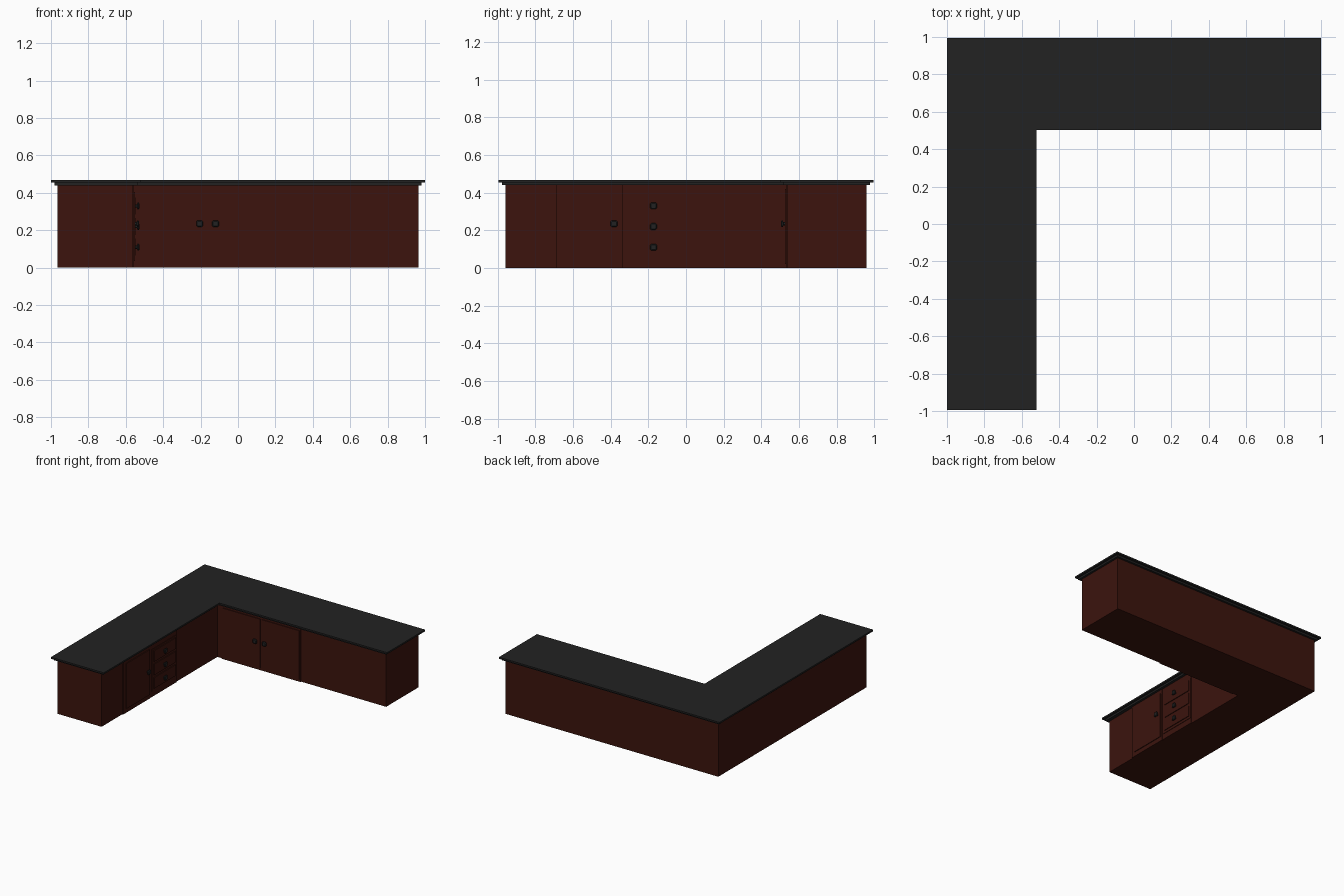
import bpy, bmesh, math
from mathutils import Matrix, Vector

if "Cube" in bpy.data.objects:
    bpy.data.objects.remove(bpy.data.objects["Cube"])


def material(name, rgb):
    m = bpy.data.materials.new(name)
    m.diffuse_color = (*rgb, 1)
    m.use_nodes = True
    m.node_tree.nodes["Principled BSDF"].inputs["Base Color"].default_value = m.diffuse_color
    return m


WOOD = material("dark_red_wood", (0.045, 0.007, 0.004))
STONE = material("black_stone", (0.016, 0.016, 0.016))


def finish(name, bm, mat):
    bmesh.ops.recalc_face_normals(bm, faces=bm.faces)
    me = bpy.data.meshes.new(name)
    bm.to_mesh(me)
    bm.free()
    me.materials.append(mat)
    ob = bpy.data.objects.new(name, me)
    bpy.context.collection.objects.link(ob)
    return ob


def l_prism(name, x0, x1, y0, y1, xi, yi, z0, z1, mat):
    """L-shaped slab: left wing runs to the front, back wing to the right."""
    bm = bmesh.new()
    pts = [(x0, y0), (xi, y0), (xi, yi), (x1, yi), (x1, y1), (x0, y1)]
    face = bm.faces.new([bm.verts.new((x, y, z0)) for x, y in pts])
    top = bmesh.ops.extrude_face_region(bm, geom=[face])["geom"]
    bmesh.ops.translate(bm, vec=(0, 0, z1 - z0),
                        verts=[v for v in top if isinstance(v, bmesh.types.BMVert)])
    return finish(name, bm, mat)


# Wing frames: local u along the wing, v outward from the front face, w up
BACK = Matrix(((1, 0, 0, 0), (0, -1, 0, 0.54), (0, 0, 1, 0), (0, 0, 0, 1)))
LEFT = Matrix(((0, 1, 0, -0.565), (1, 0, 0, 0), (0, 0, 1, 0), (0, 0, 0, 1)))


def panel(name, wing, u0, u1, w0, w1, v0, v1):
    bm = bmesh.new()
    bmesh.ops.create_cube(bm, size=1)
    for v in bm.verts:
        v.co = wing @ Vector((u1 if v.co.x > 0 else u0,
                              v1 if v.co.y > 0 else v0,
                              w1 if v.co.z > 0 else w0))
    return finish(name, bm, WOOD)


def knob(name, wing, u, w, v):
    # narrow stem with a wider chamfered square head
    bm = bmesh.new()
    rings = []
    for r, d in ((0.009, -0.003), (0.009, 0.009), (0.018, 0.012),
                 (0.018, 0.018), (0.013, 0.022)):
        c = r * 0.6
        ring = [(r, c), (c, r), (-c, r), (-r, c), (-r, -c), (-c, -r), (c, -r), (r, -c)]
        rings.append([bm.verts.new(wing @ Vector((u + a, v + d, w + b))) for a, b in ring])
    for lo, hi in zip(rings, rings[1:]):
        for i in range(8):
            j = (i + 1) % 8
            bm.faces.new((lo[i], lo[j], hi[j], hi[i]))
    bm.faces.new(rings[0])
    bm.faces.new(rings[-1])
    return finish(name, bm, STONE)


# Carcass and stepped countertop
l_prism("cabinet_body", -0.965, 0.965, -0.96, 0.96, -0.565, 0.54, 0, 0.445, WOOD)
l_prism("counter_lower_step", -0.982, 0.982, -0.977, 0.977, -0.538, 0.518, 0.44, 0.457, STONE)
l_prism("countertop", -1, 1, -0.995, 0.995, -0.52, 0.502, 0.455, 0.468, STONE)

# Back wing: double door cupboard
panel("double_cupboard_face", BACK, -0.52, 0.195, 0, 0.443, -0.01, 0.008)
for side, u0, u1, k in (("left", -0.505, -0.168, -0.205), ("right", -0.152, 0.185, -0.12)):
    panel(side + "_door", BACK, u0, u1, 0.02, 0.42, 0, 0.014)
    knob(side + "_door_knob", BACK, k, 0.235, 0.014)

# Left wing: single door cupboard
panel("single_cupboard_face", LEFT, -0.69, -0.337, 0, 0.443, -0.01, 0.008)
panel("single_door", LEFT, -0.655, -0.35, 0.035, 0.405, 0, 0.014)
knob("single_door_knob", LEFT, -0.383, 0.235, 0.014)

# Left wing: bank of three drawers
panel("drawer_bank_face", LEFT, -0.333, 0, 0, 0.443, -0.01, 0.006)
panel("drawer_frame", LEFT, -0.32, -0.002, 0.045, 0.39, 0, 0.01)
for i in range(3):
    z = 0.11 + 0.11 * i
    panel(f"drawer_{i + 1}", LEFT, -0.3, -0.02, z - 0.045, z + 0.045, 0, 0.016)
    knob(f"drawer_knob_{i + 1}", LEFT, -0.173, z, 0.016)
